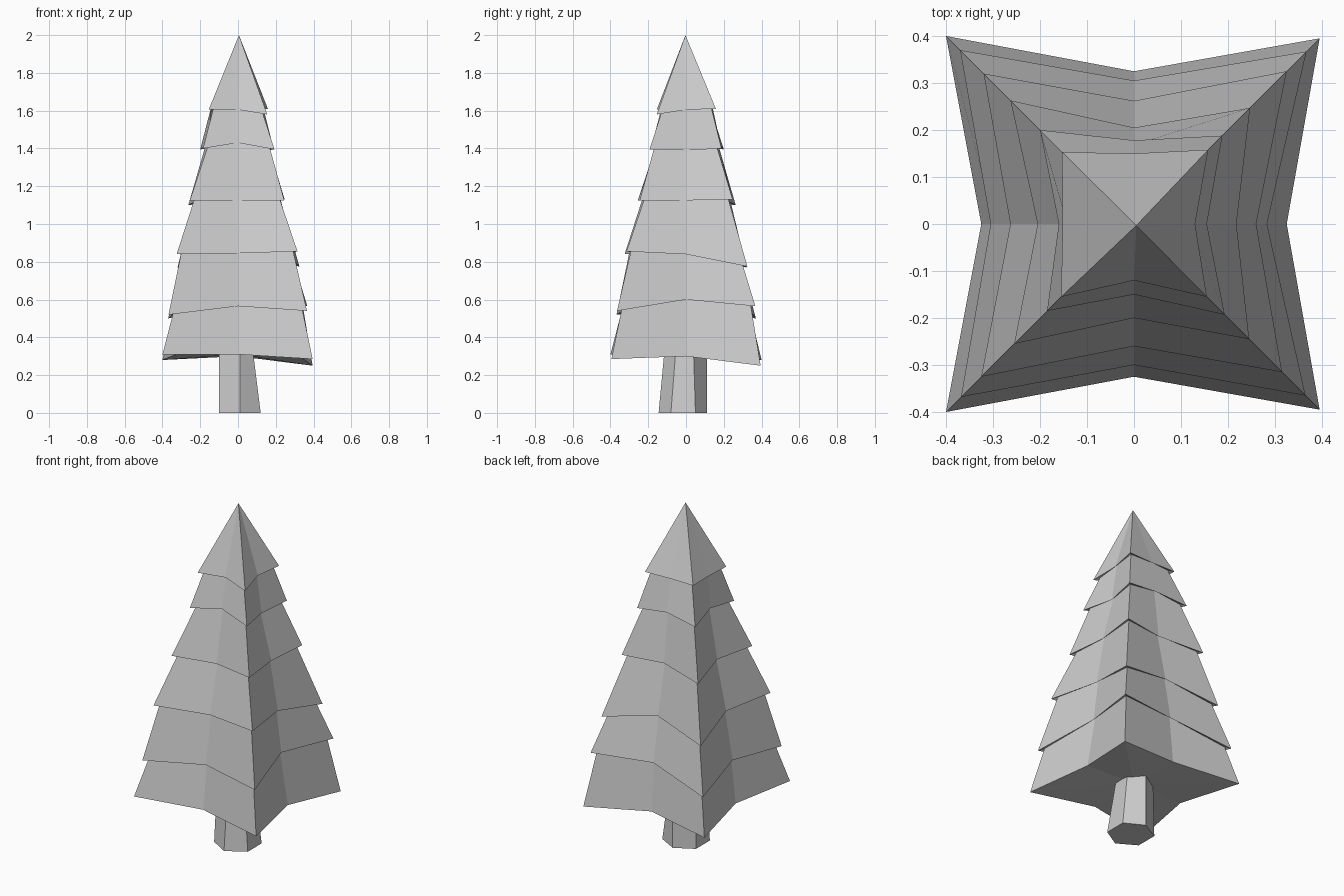
import bpy
from mathutils import Vector

# Star directions: corner, side, corner, side... starting front-left, anticlockwise
DIRS = [(-1, -1), (0, -1), (1, -1), (1, 0), (1, 1), (0, 1), (-1, 1), (-1, 0)]

# Branch tiers, bottom to top: (reach per direction, hem height per direction)
TIERS = [
    ((.40, .325, .395, .325, .395, .325, .40, .325),
     (.31, .31, .285, .30, .25, .30, .28, .31)),
    ((.368, .30, .365, .283, .367, .305, .37, .305),
     (.52, .565, .54, .60, .565, .58, .50, .56)),
    ((.325, .26, .315, .26, .325, .262, .32, .263),
     (.84, .845, .855, .84, .775, .84, .77, .84)),
    ((.255, .20, .245, .218, .247, .205, .263, .205),
     (1.125, 1.125, 1.125, 1.125, 1.13, 1.13, 1.10, 1.13)),
    ((.185, .15, .193, .155, .188, .178, .20, .16),
     (1.40, 1.43, 1.395, 1.39, 1.40, 1.42, 1.395, 1.42)),
    ((.155, .12, .155, .13, .158, .15, .153, .152),
     (1.605, 1.605, 1.58, 1.605, 1.61, 1.61, 1.61, 1.61)),
]


def ring(tier, corner_inset=0.0, side_inset=0.0, lift=0.0):
    pts = []
    for i, ((dx, dy), r, z) in enumerate(zip(DIRS, *tier)):
        r -= side_inset if i % 2 else corner_inset
        pts.append(Vector((dx * r, dy * r, z + lift)))
    return pts


def loft(name, rings, bottom, top):
    """Join rings with quads and close both ends with a fan."""
    n = len(rings[0])
    verts = [p for r in rings for p in r] + [bottom, top]
    b, t = len(verts) - 2, len(verts) - 1
    last = (len(rings) - 1) * n
    faces = []
    for i in range(n):
        j = (i + 1) % n
        faces.append((b, j, i))
        faces.append((t, last + i, last + j))
        for k in range(0, last, n):
            faces.append((k + i, k + j, k + n + j, k + n + i))
    mesh = bpy.data.meshes.new(name)
    mesh.from_pydata(verts, [], faces)
    mesh.update()
    obj = bpy.data.objects.new(name, mesh)
    bpy.context.collection.objects.link(obj)
    return obj


# Foliage: each tier tapers up and tucks under the hem of the next
rings = [ring(TIERS[0])]
for tier in TIERS[1:]:
    rings.append(ring(tier, 0.025, 0.01, 0.01))
    rings.append(ring(tier))
loft("foliage", rings, Vector((0, 0, .31)), Vector((.005, -.003, 2)))

# Trunk: slightly crooked six-sided post
base = [(.01, -.145), (.12, -.08), (.12, .05), (.01, .11), (-.10, .05), (-.10, -.08)]
tip = [(.01, -.115), (.08, -.055), (.08, .04), (.01, .11), (-.10, .04), (-.10, -.055)]
loft("trunk",
     [[Vector((x, y, 0)) for x, y in base], [Vector((x, y, .32)) for x, y in tip]],
     Vector((0, 0, 0)), Vector((0, 0, .32)))
